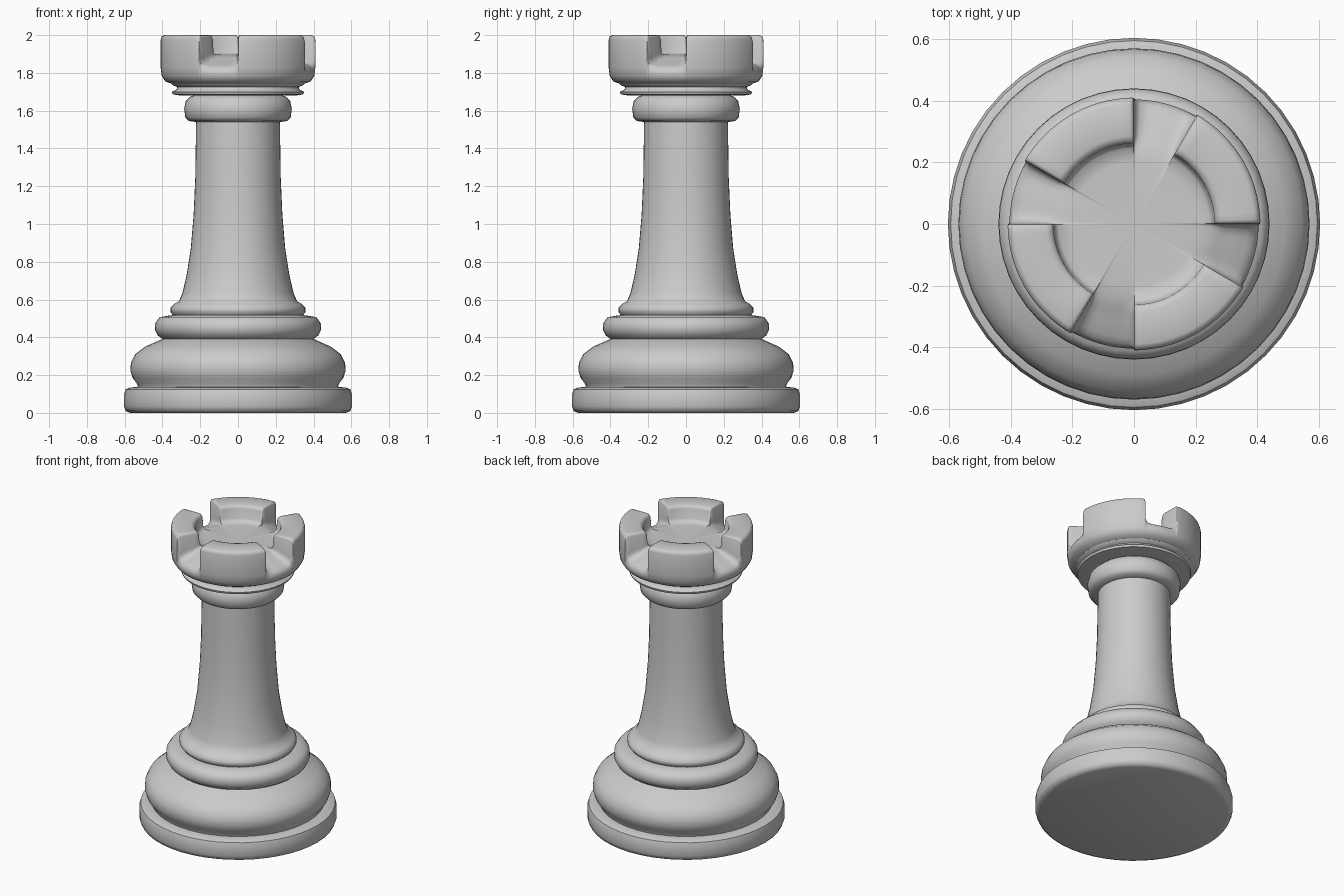
import bpy, bmesh
from math import sin, cos, radians


def lathe(name, columns):
    """Skin a closed ring of (angle in degrees, [(r, z), ...]) columns."""
    bm = bmesh.new()
    grid = [[bm.verts.new((r * cos(radians(a)), r * sin(radians(a)), z))
             for r, z in prof] for a, prof in columns]
    n = len(grid)
    for i in range(n):
        p, q = grid[i], grid[(i + 1) % n]
        for j in range(len(p) - 1):
            bm.faces.new((p[j], q[j], q[j + 1], p[j + 1]))
    bmesh.ops.remove_doubles(bm, verts=bm.verts, dist=1e-5)
    bmesh.ops.recalc_face_normals(bm, faces=bm.faces)
    me = bpy.data.meshes.new(name)
    bm.to_mesh(me)
    bm.free()
    ob = bpy.data.objects.new(name, me)
    bpy.context.collection.objects.link(ob)
    bpy.ops.object.select_all(action='DESELECT')
    ob.select_set(True)
    bpy.context.view_layer.objects.active = ob
    bpy.ops.object.shade_smooth_by_angle(angle=radians(50))
    return ob


# Turned foot, stem and collars
body_profile = [
    (0, 0), (0.57, 0), (0.595, 0.01), (0.604, 0.035), (0.604, 0.095),
    (0.595, 0.125), (0.57, 0.135), (0.53, 0.137), (0.535, 0.155),
    (0.558, 0.185), (0.57, 0.225), (0.567, 0.265), (0.545, 0.31),
    (0.49, 0.352), (0.425, 0.38), (0.40, 0.392), (0.425, 0.41),
    (0.44, 0.44), (0.438, 0.475), (0.415, 0.507), (0.365, 0.515),
    (0.345, 0.518), (0.358, 0.535), (0.358, 0.555), (0.34, 0.575),
    (0.312, 0.592), (0.294, 0.635), (0.272, 0.73), (0.25, 0.87),
    (0.235, 1.05), (0.226, 1.25), (0.222, 1.54), (0.26, 1.545),
    (0.279, 1.565), (0.285, 1.61), (0.277, 1.65), (0.255, 1.673),
    (0.235, 1.68), (0.31, 1.681), (0.345, 1.686), (0.35, 1.70),
    (0.325, 1.713), (0.322, 1.725), (0.345, 1.735), (0.35, 1.742),
]
lathe("body", [(a * 7.5, body_profile) for a in range(48)])

# Crown: matching profiles through a battlement and through a gap
wall = [(0.35, 1.742), (0.385, 1.755), (0.404, 1.785), (0.41, 1.83),
        (0.41, 1.975), (0.405, 1.993), (0.39, 2.0), (0.285, 2.0),
        (0.27, 1.995), (0.262, 1.98), (0.258, 1.915), (0.245, 1.90),
        (0.20, 1.897), (0, 1.897)]
gap = [(0.35, 1.742), (0.385, 1.755), (0.402, 1.78), (0.404, 1.80),
       (0.40, 1.815), (0.39, 1.828), (0.37, 1.84), (0.32, 1.86),
       (0.30, 1.868), (0.285, 1.875), (0.265, 1.883), (0.245, 1.89),
       (0.20, 1.896), (0, 1.897)]


def blend(t):
    return [(g[0] + t * (w[0] - g[0]), g[1] + t * (w[1] - g[1]))
            for g, w in zip(gap, wall)]


# Four battlements of 60 degrees with 30 degree gaps between
steps = [(-0.9, 0.12), (-0.1, 0.25), (0.2, 0.92), (0.9, 0.98), (2.2, 1)]
columns = []
for k in range(4):
    s = k * 90
    columns += [(s + d, blend(t)) for d, t in steps]
    columns += [(s + d, wall) for d in range(6, 57, 6)]
    columns += [(s + 60 - d, blend(t)) for d, t in reversed(steps)]
    columns += [(s + d, blend(t)) for d, t in
                ((63, 0.03), (67, 0), (71, 0), (75, 0), (79, 0), (83, 0), (87, 0.03))]
lathe("crown", columns)
